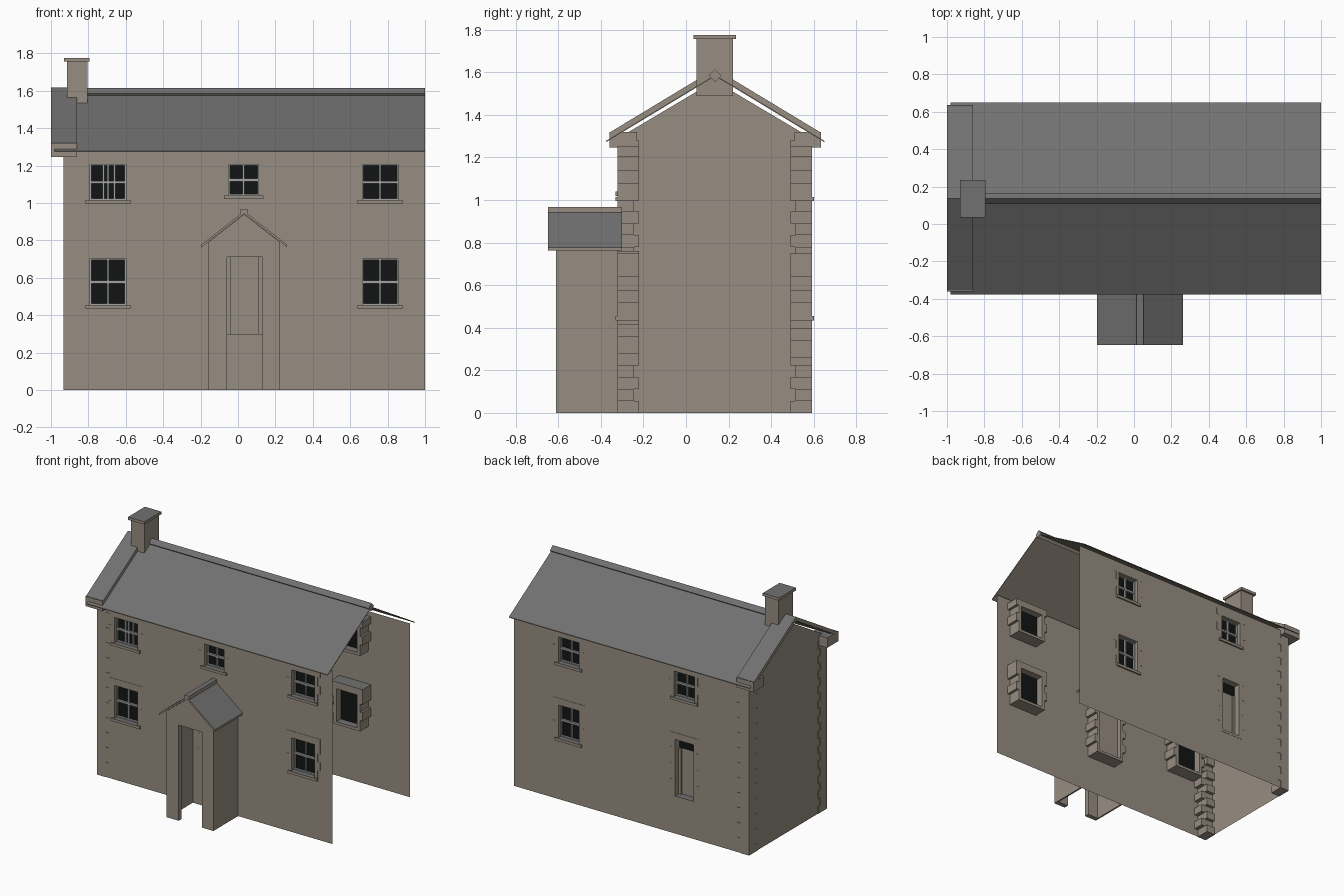
import bpy, bmesh

if "Cube" in bpy.data.objects:
    bpy.data.objects.remove(bpy.data.objects["Cube"])


def material(name, rgb):
    m = bpy.data.materials.new(name)
    m.use_nodes = True
    m.diffuse_color = (*rgb, 1)
    m.node_tree.nodes["Principled BSDF"].inputs["Base Color"].default_value = (*rgb, 1)
    return m


STONE = material("warm stone", (0.31, 0.27, 0.22))
SLATE = material("grey slate", (0.165, 0.165, 0.165))
GLASS = material("black glass", (0.006, 0.007, 0.007))
PAINT = material("grey window paint", (0.36, 0.37, 0.36))


def finish(name, bm, mat=None, fix=True):
    """Stone parts get slate on every face that looks upward."""
    if fix:
        bmesh.ops.recalc_face_normals(bm, faces=bm.faces[:])
    bm.normal_update()
    mesh = bpy.data.meshes.new(name)
    for m in ([mat] if mat else [STONE, SLATE]):
        mesh.materials.append(m)
    if not mat:
        for f in bm.faces:
            f.material_index = int(f.normal.z > 0.3)
    bm.to_mesh(mesh)
    bm.free()
    ob = bpy.data.objects.new(name, mesh)
    bpy.context.scene.collection.objects.link(ob)
    return ob


def boxes(name, items, mat=None):
    """Each item is (x0, x1, y0, y1, z0, z1)."""
    bm = bmesh.new()
    for x0, x1, y0, y1, z0, z1 in items:
        vs = bmesh.ops.create_cube(bm, size=1)["verts"]
        for v in vs:
            v.co = (x1 if v.co.x > 0 else x0,
                    max(y0, y1) if v.co.y > 0 else min(y0, y1),
                    z1 if v.co.z > 0 else z0)
    return finish(name, bm, mat)


def prism(name, profile, axis, a, b, mat=None):
    """Extrude a (horizontal, z) profile along x or y."""
    bm = bmesh.new()

    def ring(t):
        return [bm.verts.new((t, u, z) if axis == "x" else (u, t, z)) for u, z in profile]
    r, q = ring(a), ring(b)
    bm.faces.new(r)
    bm.faces.new(q)
    n = len(r)
    for i in range(n):
        bm.faces.new((r[i], r[(i + 1) % n], q[(i + 1) % n], q[i]))
    return finish(name, bm, mat)


def chevron(c, half, top, drop, t):
    low = top - drop
    return [(c - half, low), (c, top), (c + half, low),
            (c + half, low + t), (c, top + t), (c - half, low + t)]


def wall(name, y, holes, x0, x1, top):
    """Flat wall sheet with rectangular holes (x0, x1, z0, z1)."""
    xs = sorted({x0, x1, *[v for h in holes for v in h[:2]]})
    zs = sorted({0, top, *[v for h in holes for v in h[2:]]})
    bm = bmesh.new()
    for a, b in zip(xs, xs[1:]):
        for c, d in zip(zs, zs[1:]):
            if any(h[0] <= a and b <= h[1] and h[2] <= c and d <= h[3] for h in holes):
                continue
            pts = [(a, c), (b, c), (b, d), (a, d)]
            if y > 0:
                pts.reverse()
            bm.faces.new([bm.verts.new((u, y, z)) for u, z in pts])
    bmesh.ops.remove_doubles(bm, verts=bm.verts[:], dist=0.0001)
    finish(name, bm, fix=False)


FRONT, BACK, GABLE = -0.32, 0.59, -0.93


def surround(name, hole, y, s, sill):
    """Stone jambs, lintel and sill running inward from the wall face."""
    x0, x1, z0, z1 = hole
    out, inn = y + s * 0.002, y - s * 0.10
    items = [(x0 - 0.045, x1 + 0.045, out, inn, z1, z1 + 0.05)]
    n = max(3, round((z1 - z0) / 0.06))
    h = (z1 - z0) / n
    for i in range(n):
        w = 0.045 if i % 2 else 0.025
        a, b = z0 + i * h, z0 + (i + 1) * h
        items += [(x0 - w, x0, out, inn, a, b), (x1, x1 + w, out, inn, a, b)]
    lip = 0.012 if sill else 0.002
    items.append((x0 - 0.025, x1 + 0.025, y + s * lip, inn, z0 - 0.02, z0))
    boxes(name + "_surround", items)


def window(name, hole, y, s, extra=()):
    x0, x1, z0, z1 = hole
    surround(name, hole, y, s, True)
    f0, f1 = y - s * 0.025, y - s * 0.04
    boxes(name + "_glass", [(x0, x1, f1, y - s * 0.046, z0, z1)], GLASS)
    cx, cz = (x0 + x1) / 2, (z0 + z1) / 2
    bars = [(x0, x0 + 0.006, f0, f1, z0, z1), (x1 - 0.006, x1, f0, f1, z0, z1),
            (x0, x1, f0, f1, z0, z0 + 0.008), (x0, x1, f0, f1, z1 - 0.006, z1),
            (x0, x1, f0, f1, cz - 0.007, cz + 0.007)]
    for dx in (0, *extra):
        bars.append((cx + dx - 0.005, cx + dx + 0.005, f0, f1, z0, z1))
    boxes(name + "_frame", bars, PAINT)


def door(name, hole, y, s, light):
    x0, x1, z0, z1 = hole
    surround(name, hole, y, s, False)
    f0, f1 = y - s * 0.05, y - s * 0.065
    top = z1 - 0.08 if light else z1
    boxes(name, [(x0, x1, f0, f1, z0, top),
                 (x0, x0 + 0.02, f0 + s * 0.01, f0, z0, top),
                 (x1 - 0.02, x1, f0 + s * 0.01, f0, z0, top)])
    if light:
        boxes(name + "_glass", [(x0, x1, f0, f1, top, z1)], GLASS)


# Windows and doors
def opening(cx, z0, z1, half=0.095):
    return (cx - half, cx + half, z0, z1)


UP, DOWN = (1.015, 1.205), (0.455, 0.70)
front = {"front_upper_right_window": opening(-0.695, *UP),
         "front_upper_middle_window": opening(0.03, 1.04, 1.205, 0.08),
         "front_upper_left_window": opening(0.76, *UP),
         "front_lower_right_window": opening(-0.695, *DOWN),
         "front_lower_left_window": opening(0.76, *DOWN)}
back = {"back_upper_left_window": opening(0.55, *UP, 0.085),
        "back_lower_left_window": opening(0.55, *DOWN, 0.085),
        "back_upper_right_window": opening(-0.40, *UP, 0.085)}
front_door = (-0.06, 0.13, 0.30, 0.71)
back_door = opening(-0.40, 0.28, 0.70, 0.075)
for name, hole in front.items():
    window(name, hole, FRONT, -1, (-0.025, 0.035) if "upper_right" in name else ())
for name, hole in back.items():
    window(name, hole, BACK, 1)
door("front_door", front_door, FRONT, -1, False)
door("back_door", back_door, BACK, 1, True)

# Wall sheets, open at the left end and underneath
wall("front_wall", FRONT, [*front.values(), front_door], GABLE, 1, 1.29)
wall("back_wall", BACK, [*back.values(), back_door], GABLE, 1, 1.29)
bm = bmesh.new()
outline = [(FRONT, 0), (FRONT, 1.29), (0.135, 1.56), (BACK, 1.29), (BACK, 0)]
bm.faces.new([bm.verts.new((GABLE, y, z)) for y, z in outline])
finish("gable_wall", bm, fix=False)

# Corner stones, alternately long and short
for name, y, s in (("front_quoins", FRONT, -1), ("back_quoins", BACK, 1)):
    n = 23
    h = 1.28 / n
    boxes(name, [(GABLE - 0.003, GABLE + (0.07, 0.10)[i % 2],
                  y + s * 0.003, y - s * (0.10, 0.075)[i % 2], i * h, (i + 1) * h)
                 for i in range(n)])

# Main roof, ridge, gable coping and kneeler stones
RIDGE = 0.137
prism("main_roof", chevron(RIDGE, 0.513, 1.582, 0.31, 0.006), "x", -0.98, 1)
r = 0.03
prism("ridge_tiles", [(RIDGE - r, 1.585), (RIDGE, 1.585 - r),
                      (RIDGE + r, 1.585), (RIDGE, 1.585 + r)], "x", -0.86, 1)
prism("gable_coping", chevron(RIDGE, 0.49, 1.587, 0.296, 0.03), "x", -1, -0.86)
boxes("kneeler_stones", [(-1, -0.86, -0.36, -0.23, 1.247, 1.32),
                         (-1, -0.86, 0.51, 0.635, 1.247, 1.32)])

# Chimney
boxes("chimney", [(-0.915, -0.805, 0.05, 0.222, 1.49, 1.756),
                  (-0.93, -0.795, 0.036, 0.236, 1.756, 1.776)])

# Porch
PX, PW, PY = 0.033, 0.192, -0.61
prism("porch_front", [(PX - PW, 0), (-0.06, 0), (-0.06, 0.71), (0.13, 0.71), (0.13, 0),
                      (PX + PW, 0), (PX + PW, 0.79), (PX, 0.94), (PX - PW, 0.79)],
      "y", PY, PY + 0.035)
boxes("porch_sides", [(PX - PW, PX - PW + 0.012, PY + 0.035, FRONT, 0, 0.79),
                      (PX + PW - 0.012, PX + PW, PY + 0.035, FRONT, 0, 0.79)])
prism("porch_roof", chevron(PX, 0.23, 0.942, 0.18, 0.014), "y", -0.648, -0.30)
boxes("porch_ridge", [(PX - 0.019, PX + 0.019, -0.648, -0.30, 0.942, 0.968)])
